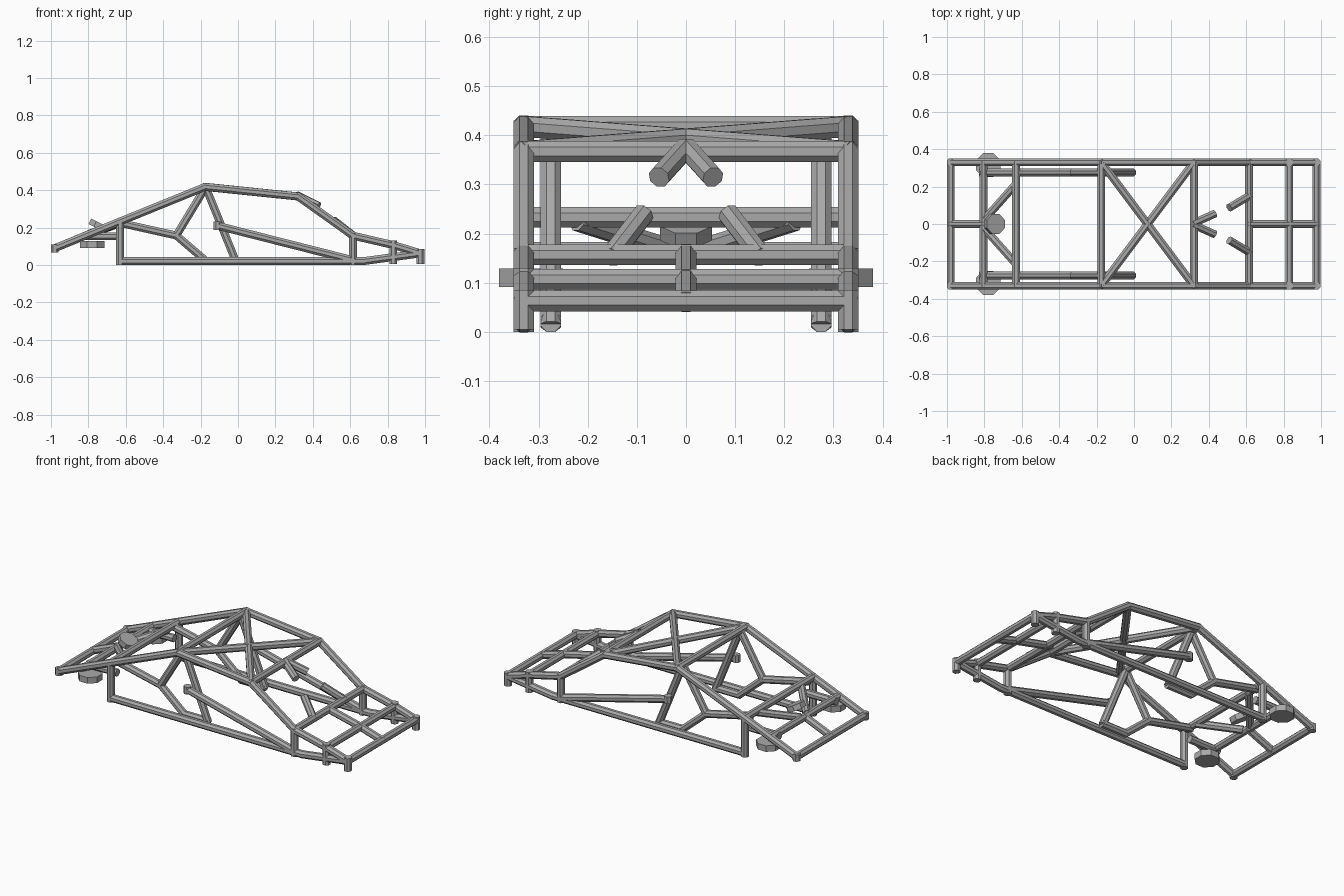
import bpy, bmesh, math
from mathutils import Vector, Matrix

old = bpy.data.objects.get("Cube")
if old:
    bpy.data.objects.remove(old, do_unlink=True)

steel = bpy.data.materials.new("grey_steel")
steel.use_nodes = True
GREY = (0.4, 0.4, 0.4, 1)
steel.diffuse_color = GREY
steel.node_tree.nodes["Principled BSDF"].inputs["Base Color"].default_value = GREY

TUBE = 0.042   # tube width across flats
SIDE = 0.33    # main side frames
INNER = 0.275  # inner side braces


def prism(bm, centre, axis, length, width):
    """Octagonal prism with flats facing up and sideways."""
    z = Vector(axis).normalized()
    ref = Vector((0, 0, 1)) if abs(z.z) < 0.99 else Vector((0, 1, 0))
    x = ref.cross(z).normalized()
    rot = Matrix((x, z.cross(x), z)).transposed().to_4x4()
    radius = width / 2 / math.cos(math.pi / 8)
    bmesh.ops.create_cone(bm, cap_ends=True, segments=8, radius1=radius, radius2=radius,
                          depth=length,
                          matrix=Matrix.Translation(centre) @ rot @ Matrix.Rotation(math.pi / 8, 4, 'Z'))


def finish(name, bm, mirror):
    mesh = bpy.data.meshes.new(name)
    bm.to_mesh(mesh)
    bm.free()
    mesh.materials.append(steel)
    ob = bpy.data.objects.new(name, mesh)
    bpy.context.scene.collection.objects.link(ob)
    if mirror:
        mod = ob.modifiers.new("Mirror", 'MIRROR')
        mod.use_axis = (False, True, False)
        mod.use_mirror_merge = False
    return ob


def tube(name, points, mirror=False, extend=0.008):
    """Straight tubes through the given points."""
    bm = bmesh.new()
    for a, b in zip(points, points[1:]):
        a, b = Vector(a), Vector(b)
        prism(bm, (a + b) / 2, b - a, (b - a).length + 2 * extend, TUBE)
    return finish(name, bm, mirror)


def side_tube(name, profile, y=SIDE):
    """Tube run drawn in side profile (x, z), on both sides."""
    return tube(name, [(x, y, z) for x, z in profile], mirror=True)


def pad(name, centre, axis, length, width, mirror=False):
    bm = bmesh.new()
    prism(bm, centre, axis, length, width)
    return finish(name, bm, mirror)


# Key joints in side profile
tail, rear_cross, rear_post = (-0.98, 0.09), (-0.805, 0.162), (-0.63, 0.233)
roof_rear, roof_front = (-0.175, 0.418), (0.32, 0.367)
cowl, nose_mid, nose = (0.615, 0.157), (0.83, 0.107), (0.975, 0.063)

# Main side frames
side_tube("upper_rail", [tail, rear_post, roof_rear, roof_front, cowl, nose_mid, nose])
side_tube("lower_rail", [(-0.63, 0.021), (0.67, 0.021), (0.975, 0.062)])
side_tube("door_bar", [(-0.11, 0.21), (0.615, 0.026)])

# Upright posts on both sides
for name, x, low, high in (("rear_post", -0.63, 0, 0.24), ("cowl_post", 0.615, 0, 0.17),
                           ("nose_mid_post", 0.83, 0.005, 0.13), ("nose_post", 0.975, 0.005, 0.085),
                           ("tail_post", -0.98, 0.068, 0.11)):
    tube(name, [(x, SIDE, low), (x, SIDE, high)], mirror=True, extend=0)

# Door bar end bracket
tube("door_bracket", [(-0.11, SIDE, 0.188), (-0.11, SIDE, 0.232)], mirror=True, extend=0)

# Inner braces
side_tube("front_pillar", [(-0.17, 0.41), (-0.012, 0.021)], INNER)
side_tube("side_brace", [(-0.63, 0.225), (-0.33, 0.158), (-0.17, 0.021), (-0.01, 0.021)], INNER)
side_tube("roof_brace", [(-0.18, 0.405), (-0.33, 0.158)], INNER)
side_tube("rear_mount_bar", [(-0.82, 0.154), (-0.63, 0.154)], INNER)

# Cross members
for name, (x, z) in (("tail", tail), ("rear", rear_cross), ("rear_post", rear_post),
                     ("roof_rear", roof_rear), ("roof_front", roof_front),
                     ("cowl", cowl), ("nose_mid", nose_mid), ("nose", nose)):
    tube(name + "_cross_bar", [(x, -SIDE, z), (x, SIDE, z)])

# Roof cross brace
for name, s in (("roof_diagonal_a", 1), ("roof_diagonal_b", -1)):
    tube(name, [(roof_rear[0], -s * SIDE, roof_rear[1]), (roof_front[0], s * SIDE, roof_front[1])])

# Centre bars
tube("tail_centre_bar", [(x, 0, z) for x, z in (tail, rear_cross)])
tube("nose_centre_bar", [(x, 0, z) for x, z in (cowl, nose_mid, nose)])

# Windscreen struts and rear diagonals
tube("upper_screen_strut", [(0.32, 0.005, 0.37), (0.425, 0.052, 0.318)], mirror=True)
tube("lower_screen_strut", [(0.515, 0.09, 0.235), (0.615, 0.15, 0.157)], mirror=True)
tube("rear_diagonal", [(-0.79, 0.035, 0.168), (-0.63, 0.215, 0.225)], mirror=True)

# Mounting pads
pad("centre_pad", (-0.745, 0, 0.21), (0.45, 0, 0.9), 0.032, 0.105)
pad("wheel_mount_pad", (-0.78, 0.315, 0.11), (0, 0, 1), 0.037, 0.13, mirror=True)
